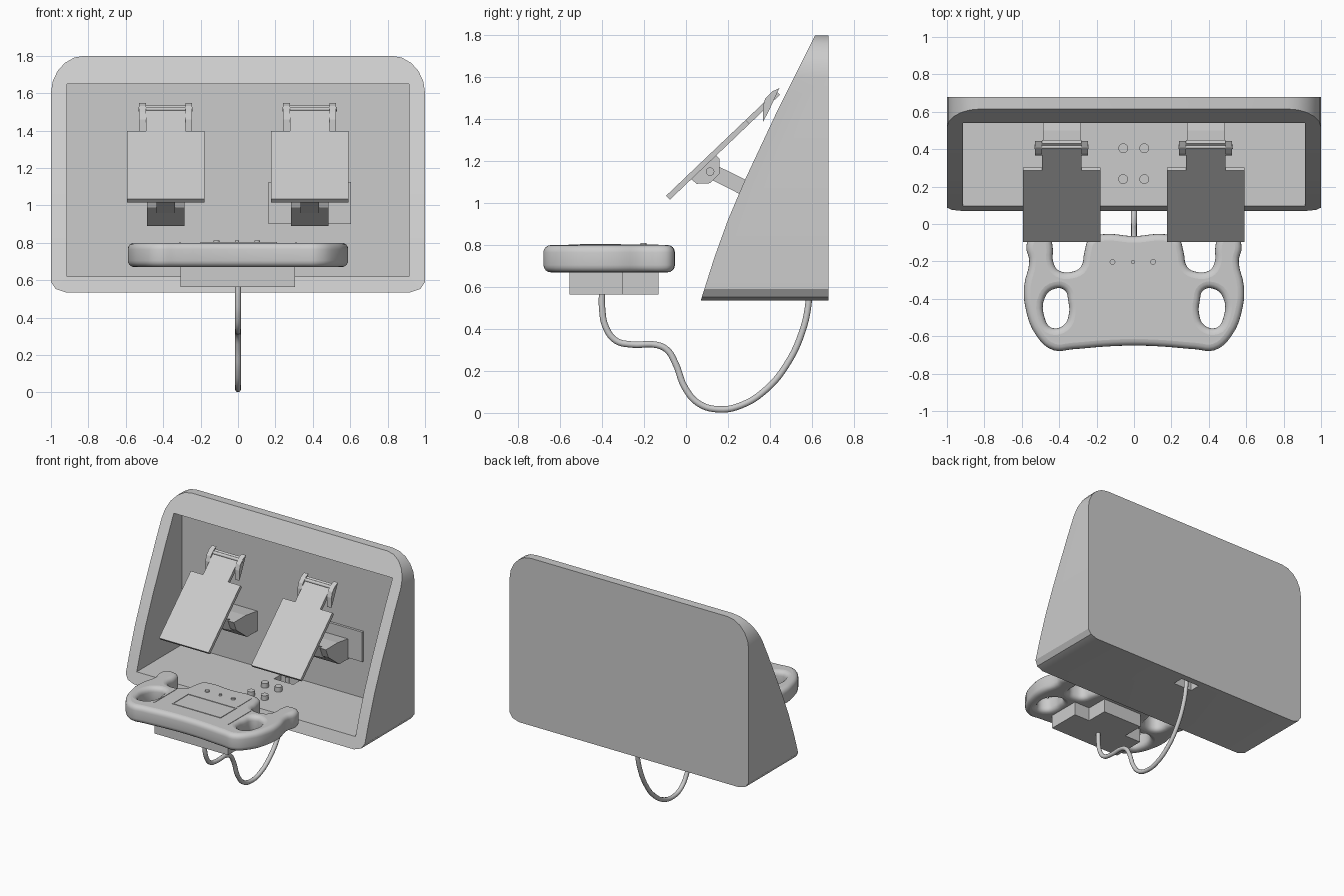
import bpy, bmesh, math
from mathutils import Vector, Matrix

if "Cube" in bpy.data.objects:
    bpy.data.objects.remove(bpy.data.objects["Cube"])


def finish(name, bm, smooth=None):
    bmesh.ops.recalc_face_normals(bm, faces=bm.faces[:])
    me = bpy.data.meshes.new(name)
    bm.to_mesh(me)
    bm.free()
    ob = bpy.data.objects.new(name, me)
    bpy.context.collection.objects.link(ob)
    if smooth:
        activate(ob)
        bpy.ops.object.shade_smooth_by_angle(angle=math.radians(smooth))
    return ob


def activate(ob):
    bpy.ops.object.select_all(action='DESELECT')
    ob.select_set(True)
    bpy.context.view_layer.objects.active = ob


def extrude(name, pts, vec, smooth=None):
    bm = bmesh.new()
    f = bm.faces.new([bm.verts.new(p) for p in pts])
    r = bmesh.ops.extrude_face_region(bm, geom=[f])
    bmesh.ops.translate(bm, vec=vec, verts=[v for v in r['geom'] if isinstance(v, bmesh.types.BMVert)])
    return finish(name, bm, smooth)


def side_prism(name, yz, x0, x1, smooth=None):
    return extrude(name, [(x0, y, z) for y, z in yz], (x1 - x0, 0, 0), smooth)


def box(name, x0, x1, y0, y1, z0, z1):
    return side_prism(name, [(y0, z0), (y1, z0), (y1, z1), (y0, z1)], x0, x1)


def cylinder(name, loc, r, h, axis='Z'):
    bm = bmesh.new()
    rot = Matrix.Rotation(math.pi / 2, 4, 'Y') if axis == 'X' else Matrix()
    bmesh.ops.create_cone(bm, cap_ends=True, segments=20, radius1=r, radius2=r, depth=h,
                          matrix=Matrix.Translation(loc) @ rot)
    return finish(name, bm, 40)


def boolean(ob, cutter, op):
    m = ob.modifiers.new('cut', 'BOOLEAN')
    m.operation, m.object, m.solver = op, cutter, 'EXACT'
    activate(ob)
    bpy.ops.object.modifier_apply(modifier=m.name)
    bpy.data.objects.remove(cutter)


# Housing: sloped side profile trimmed by a rounded front outline, then hollowed
housing = side_prism('housing', [(.07, .535), (.135, .74), (.2, .92), (.283, 1.115), (.44, 1.45),
                                 (.615, 1.8), (.68, 1.8), (.68, .535)], -1.1, 1.1)
half = [(.92, .535), (.975, .553), (1, .59), (1, 1.6)]
for i in range(1, 6):
    a = math.radians(18 * i)
    half.append((.82 + .18 * math.cos(a), 1.6 + .2 * math.sin(a)))
outline = half + [(-x, z) for x, z in reversed(half)]
boolean(housing, extrude('outline', [(x, -1, z) for x, z in outline], (0, 3, 0)), 'INTERSECT')
boolean(housing, box('opening', -.915, .915, -1, .64, .62, 1.65), 'DIFFERENCE')
boolean(housing, box('cable_slot', -.08, .08, .545, .63, .4, .7), 'DIFFERENCE')
activate(housing)
bpy.ops.object.shade_smooth_by_angle(angle=math.radians(20))

# Pegs on the housing floor
for x in (-.058, .055):
    for y in (.24, .405):
        cylinder('floor_peg', (x, y, .635), .026, .04)

# Pedals
start, u, n = Vector((-.095, 1.035)), Vector((.724, .69)), Vector((.69, -.724))


def slab(name, t0, t1, x0, x1, thick=.026):
    a, b = start + u * t0, start + u * t1
    return side_prism(name, [a, b, b + n * thick, a + n * thick], x0, x1)


for side, cx in (('left', -.387), ('right', .383)):
    slab(side + '_pedal_plate', 0, .525, cx - .207, cx + .207)
    slab(side + '_pedal_neck', .525, .725, cx - .105, cx + .105)
    for s in (-1, 1):
        xs = sorted((cx + s * .105, cx + s * .142))
        side_prism(side + '_pedal_ear', [(.445, 1.548), (.41, 1.532), (.378, 1.5), (.366, 1.46),
                                         (.366, 1.385), (.395, 1.44)], *xs)
        xs = sorted((cx + s * .05, cx + s * .075))
        side_prism(side + '_hinge_cheek', [(.02, 1.12), (.05, 1.092), (.115, 1.095), (.16, 1.14),
                                           (.16, 1.21), (.135, 1.237)], *xs)
    cylinder(side + '_ear_pin', (cx, .412, 1.515), .012, .29, 'X')
    cylinder(side + '_hinge_pin', (cx, .115, 1.15), .02, .165, 'X')
    side_prism(side + '_pedal_arm', [(.085, 1.13), (.115, 1.185), (.165, 1.17), (.45, 1.03),
                                     (.42, .96), (.145, 1.1)], cx - .05, cx + .05)
    side_prism(side + '_arm_mount', [(.36, 1.06), (.39, .99), (.52, .89), (.642, .89),
                                     (.642, 1.04), (.5, 1.06)], cx - .1, cx + .1)

# Panel behind the right pedal
box('wall_panel', .163, .603, .622, .642, .9, 1.125)

# Yoke wheel: flat outline with rounded edges and grip holes
half = [(0, -.065), (.17, -.055), (.24, -.08), (.265, -.15), (.285, -.23), (.33, -.255), (.4, -.25),
        (.43, -.21), (.435, -.12), (.45, -.075), (.5, -.055), (.555, -.07), (.575, -.12), (.56, -.2),
        (.587, -.33), (.582, -.44), (.52, -.6), (.43, -.675), (.33, -.67), (.15, -.655), (0, -.65)]
hole = [(.37, -.355), (.42, -.345), (.475, -.39), (.475, -.51), (.44, -.555), (.375, -.54),
        (.348, -.48), (.352, -.41)]
cu = bpy.data.curves.new('yoke_wheel', 'CURVE')
cu.dimensions, cu.fill_mode, cu.resolution_u = '2D', 'BOTH', 4
cu.extrude, cu.bevel_depth, cu.bevel_resolution, cu.offset = .03, .035, 3, -.035
for pts in (half + [(-x, y) for x, y in half[-2:0:-1]], hole, [(-x, y) for x, y in hole]):
    sp = cu.splines.new('BEZIER')
    sp.bezier_points.add(len(pts) - 1)
    sp.use_cyclic_u = True
    for bp, (x, y) in zip(sp.bezier_points, pts):
        bp.co = (x, y, 0)
        bp.handle_left_type = bp.handle_right_type = 'AUTO'
wheel = bpy.data.objects.new('yoke_wheel', cu)
wheel.location.z = .735
bpy.context.collection.objects.link(wheel)
activate(wheel)
bpy.ops.object.convert(target='MESH')
bpy.ops.object.shade_smooth_by_angle(angle=math.radians(40))

# Display frame, seams and buttons on the wheel
for y in (-.505, -.318):
    box('display_frame', -.2, .208, y, y + .008, .79, .804)
for x in (-.2, .2):
    box('display_frame', x, x + .008, -.505, -.31, .79, .804)
for x, y0, y1 in ((-.313, -.56, -.29), (.307, -.56, -.29), (.197, -.29, -.13)):
    box('panel_seam', x, x + .006, y0, y1, .79, .803)
for x, r in ((-.115, .015), (-.005, .011), (.102, .015)):
    cylinder('wheel_button', (x, -.203, .8), r, .022)

# Base under the wheel
box('wheel_base_front', -.308, .305, -.555, -.3, .565, .68)
box('wheel_base_rear', -.17, .17, -.3, -.13, .565, .68)

# Cable from wheel base to housing
path = [(-.4, .58), (-.4, .5), (-.383, .41), (-.335, .345), (-.26, .326), (-.14, .324), (-.09, .3),
        (-.05, .235), (-.005, .12), (.06, .045), (.155, .017), (.26, .035), (.38, .11), (.48, .23),
        (.555, .39), (.585, .53), (.588, .64)]
cu = bpy.data.curves.new('cable', 'CURVE')
cu.dimensions, cu.bevel_depth, cu.bevel_resolution, cu.resolution_u = '3D', .016, 3, 5
cu.use_fill_caps = True
sp = cu.splines.new('BEZIER')
sp.bezier_points.add(len(path) - 1)
for bp, (y, z) in zip(sp.bezier_points, path):
    bp.co = (0, y, z)
    bp.handle_left_type = bp.handle_right_type = 'AUTO'
cable = bpy.data.objects.new('cable', cu)
bpy.context.collection.objects.link(cable)
activate(cable)
bpy.ops.object.convert(target='MESH')
bpy.ops.object.shade_smooth_by_angle(angle=math.radians(40))
